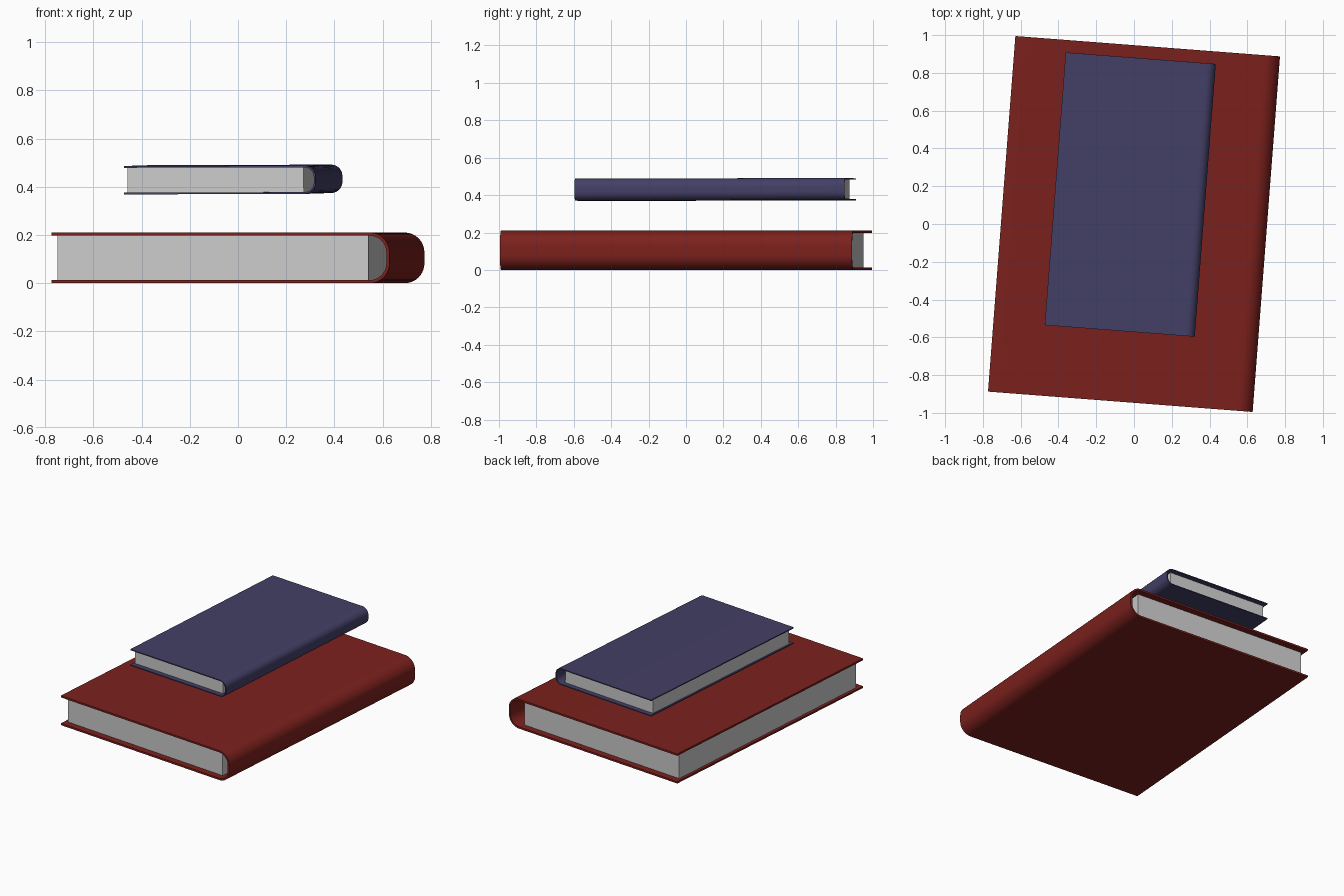
import bpy, bmesh
from math import sin, cos, pi, radians

if "Cube" in bpy.data.objects:
    bpy.data.objects.remove(bpy.data.objects["Cube"])

LENGTH, WIDTH, HEIGHT = 1.888, 1.405, 0.21
BOARD = 0.013          # cover thickness
ROUND = 0.082          # spine corner radius


def material(name, rgb):
    m = bpy.data.materials.new(name)
    m.diffuse_color = (*rgb, 1)
    m.use_nodes = True
    m.node_tree.nodes["Principled BSDF"].inputs["Base Color"].default_value = m.diffuse_color
    return m


def finish(name, bm):
    mesh = bpy.data.meshes.new(name)
    bm.to_mesh(mesh)
    bm.free()
    obj = bpy.data.objects.new(name, mesh)
    bpy.context.collection.objects.link(obj)
    return obj


def cover(name, mat):
    # C-shaped sheet: bottom board, rounded spine, top board
    hx, hy, hz = WIDTH / 2, LENGTH / 2, HEIGHT / 2
    steps = 10
    profile = [(-hx, -hz)]
    for side, start in ((-1, -pi / 2), (1, 0)):
        for i in range(steps + 1):
            a = start + i * pi / 2 / steps
            profile.append((hx - ROUND + ROUND * cos(a),
                            side * (hz - ROUND) + ROUND * sin(a)))
    profile.append((-hx, hz))
    bm = bmesh.new()
    rows = [[bm.verts.new((x, y, z)) for x, z in profile] for y in (-hy, hy)]
    for i in range(len(profile) - 1):
        bm.faces.new((rows[1][i], rows[1][i + 1], rows[0][i + 1], rows[0][i]))
    obj = finish(name, bm)
    obj.data.materials.append(mat)

    # Thicken inward
    mod = obj.modifiers.new("thickness", 'SOLIDIFY')
    mod.thickness = BOARD
    mod.offset = -1
    mod.use_even_offset = True
    bpy.ops.object.select_all(action='DESELECT')
    bpy.context.view_layer.objects.active = obj
    obj.select_set(True)
    bpy.ops.object.modifier_apply(modifier=mod.name)
    bpy.ops.object.shade_smooth_by_angle(angle=radians(30))
    return obj


def pages(name):
    # Plain block set back from the cover edges, with a gap behind the spine
    x0, x1 = -WIDTH / 2 + 0.021, 0.611
    bm = bmesh.new()
    bmesh.ops.create_cube(bm, size=1)
    size = (x1 - x0, LENGTH - 0.09, HEIGHT - 2 * BOARD)
    for v in bm.verts:
        v.co = (v.co.x * size[0] + (x0 + x1) / 2, v.co.y * size[1], v.co.z * size[2])
    return finish(name, bm)


def book(prefix, mat, location, tilt, scale):
    for obj in (cover(prefix + "_cover", mat), pages(prefix + "_pages")):
        obj.location = location
        obj.rotation_euler = [radians(a) for a in (*tilt, -4.4)]
        obj.scale = scale


# Large red book on the ground, small blue book floating above it
book("large_book", material("red_cover", (0.2, 0.015, 0.012)),
     (0, 0, HEIGHT / 2), (0, 0), (1, 1, 1))
book("small_book", material("blue_cover", (0.057, 0.05, 0.133)),
     (-0.02, 0.156, 0.43), (0.15, -0.15), (0.567, 0.767, 0.56))
